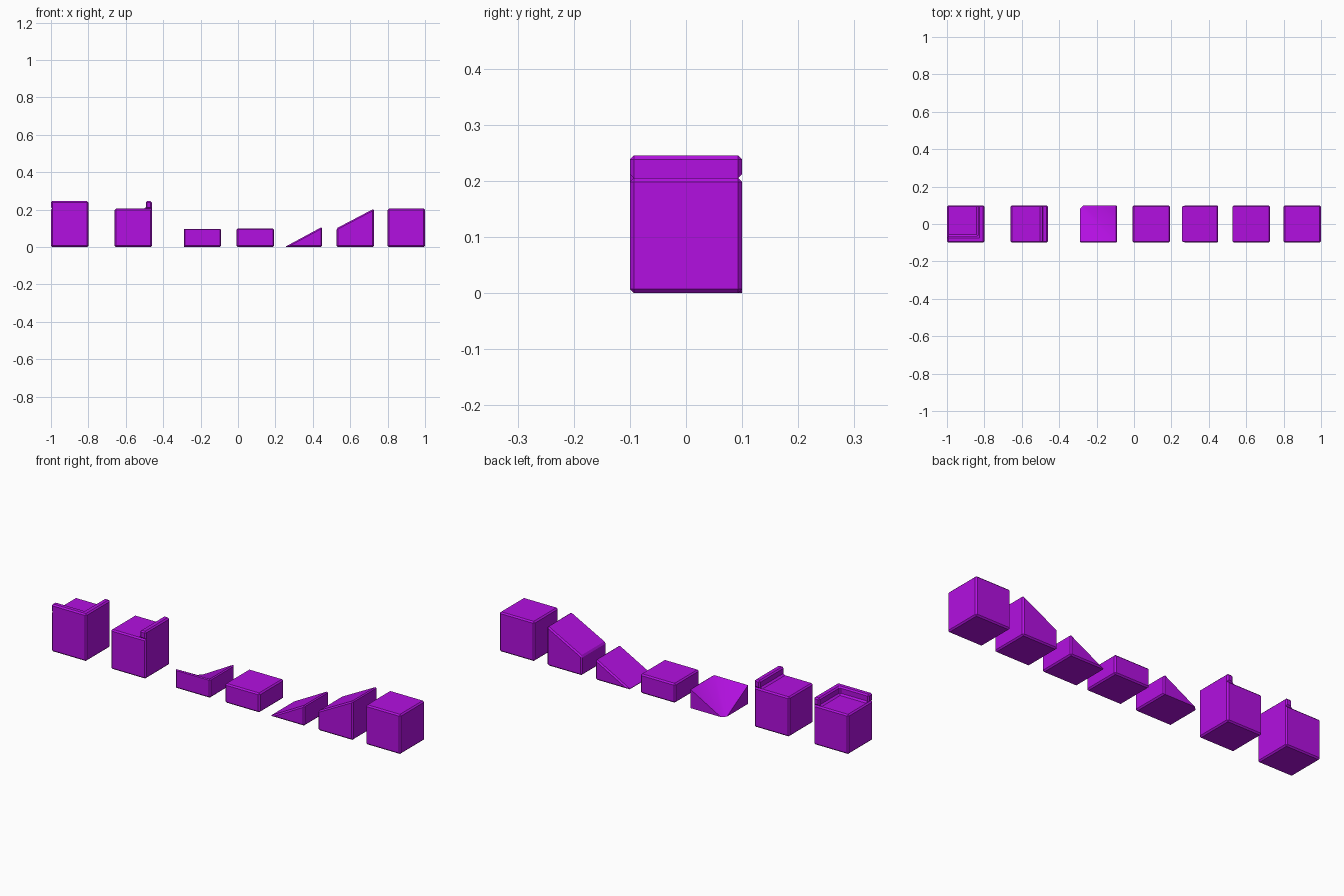
import bpy, bmesh, math
from mathutils import Vector

cube = bpy.data.objects.get("Cube")
if cube:
    bpy.data.objects.remove(cube, do_unlink=True)

purple = bpy.data.materials.new("purple")
purple.use_nodes = True
purple.diffuse_color = (0.45, 0.005, 0.75, 1)
purple.node_tree.nodes["Principled BSDF"].inputs["Base Color"].default_value = purple.diffuse_color

H = 0.1        # half of a block's width
TOP = 0.205    # top of a full block
HALF = 0.1     # top of a half block
RIM = 0.245    # top of a rim
INNER = 0.067  # inner side of a rim
BEVEL = 0.007


def finish(name, bm, x, edges):
    """Chamfer the chosen edges and add the object at x."""
    bmesh.ops.recalc_face_normals(bm, faces=bm.faces)
    if edges:
        bmesh.ops.bevel(bm, geom=edges, offset=BEVEL, segments=1,
                        affect='EDGES', clamp_overlap=True)
    bm.normal_update()
    mesh = bpy.data.meshes.new(name)
    bm.to_mesh(mesh)
    bm.free()
    mesh.materials.append(purple)
    obj = bpy.data.objects.new(name, mesh)
    obj.location.x = x
    bpy.context.collection.objects.link(obj)
    return obj


def prism(name, x, outline, lo, hi, axis="y", keep=lambda mid: True):
    """Extrude an outline along y or z, chamfering edges whose midpoint passes keep."""
    bm = bmesh.new()
    place = (lambda a, b, c: (a, c, b)) if axis == "y" else (lambda a, b, c: (a, b, c))
    rings = [[bm.verts.new(place(a, b, c)) for a, b in outline] for c in (lo, hi)]
    for ring in rings:
        bm.faces.new(ring)
    n = len(outline)
    for i in range(n):
        j = (i + 1) % n
        bm.faces.new((rings[0][i], rings[0][j], rings[1][j], rings[1][i]))
    edges = [e for e in bm.edges if keep((e.verts[0].co + e.verts[1].co) / 2)]
    return finish(name, bm, x, edges)


def block(name, x, left, right):
    """Block whose top runs from height left to height right."""
    outline = [(-H, 0), (H, 0), (H, right)] + ([(-H, left)] if left else [])
    return prism(name, x, outline, -H, H)


def rimmed_block(name, x, corner):
    """Full block with a rim on the +x side, and on the front too if corner."""
    def outer(mid):
        return mid.x > H - 0.001 or (corner and mid.y < -H + 0.001)

    square = [(-H, -H), (H, -H), (H, H), (-H, H)]
    prism(name + "_body", x, square, 0, TOP, "z",
          lambda mid: mid.z < TOP - 0.001 or not outer(mid))

    # Rim, with only its free ends chamfered along the bottom
    if corner:
        plan = [(-H, -H), (H, -H), (H, H), (INNER, H), (INNER, -INNER), (-H, -INNER)]
    else:
        plan = [(INNER, -H), (H, -H), (H, H), (INNER, H)]

    def free_end(mid):
        end = abs(mid.y) > H - 0.001 or mid.x < -H + 0.001
        return mid.z > TOP + 0.001 or (end and not outer(mid))
    prism(name + "_rim", x, plan, TOP, RIM, "z", free_end)

    # Small fillet along the foot of the rim
    foot = [(INNER - 0.01, TOP), (INNER, TOP), (INNER, TOP + BEVEL)]
    for i in range(2 if corner else 1):
        strip = prism(f"{name}_fillet_{i + 1}", x, foot, -H + BEVEL, H - BEVEL,
                      keep=lambda mid: False)
        strip.rotation_euler.z = -i * math.pi / 2


def inner_corner_ramp(name, x):
    """Two slopes meeting in a valley that falls to the back corner."""
    tip = 0.08
    bm = bmesh.new()
    base = [bm.verts.new((a, b, 0)) for a, b in
            ((-H, -H), (H, -H), (H, H), (-tip, H), (-H, tip))]
    high = [bm.verts.new(v.co + Vector((0, 0, HALF))) for v in base[:3]]
    b0, b1, b2, b3, b4 = base
    t0, t1, t2 = high
    for face in (base, (b0, b1, t1, t0), (b1, b2, t2, t1), (b2, b3, t2), (b4, b0, t0),
                 (t0, t1, b4), (t1, b3, b4), (t1, t2, b3)):
        bm.faces.new(face)
    edges = [e for e in bm.edges if not any(v in (b3, b4) for v in e.verts)]
    obj = finish(name, bm, x, edges)
    for poly in obj.data.polygons:
        poly.use_smooth = poly.normal.z > 0.87


# The row of blocks
rimmed_block("corner_rim_block", -0.9, True)
rimmed_block("side_rim_block", -0.56, False)
inner_corner_ramp("inner_corner_ramp", -0.19)
block("half_block", 0.093, HALF, HALF)
block("low_ramp", 0.35, 0, 0.108)
block("high_ramp", 0.627, HALF, TOP)
block("full_block", 0.9, TOP, TOP)
